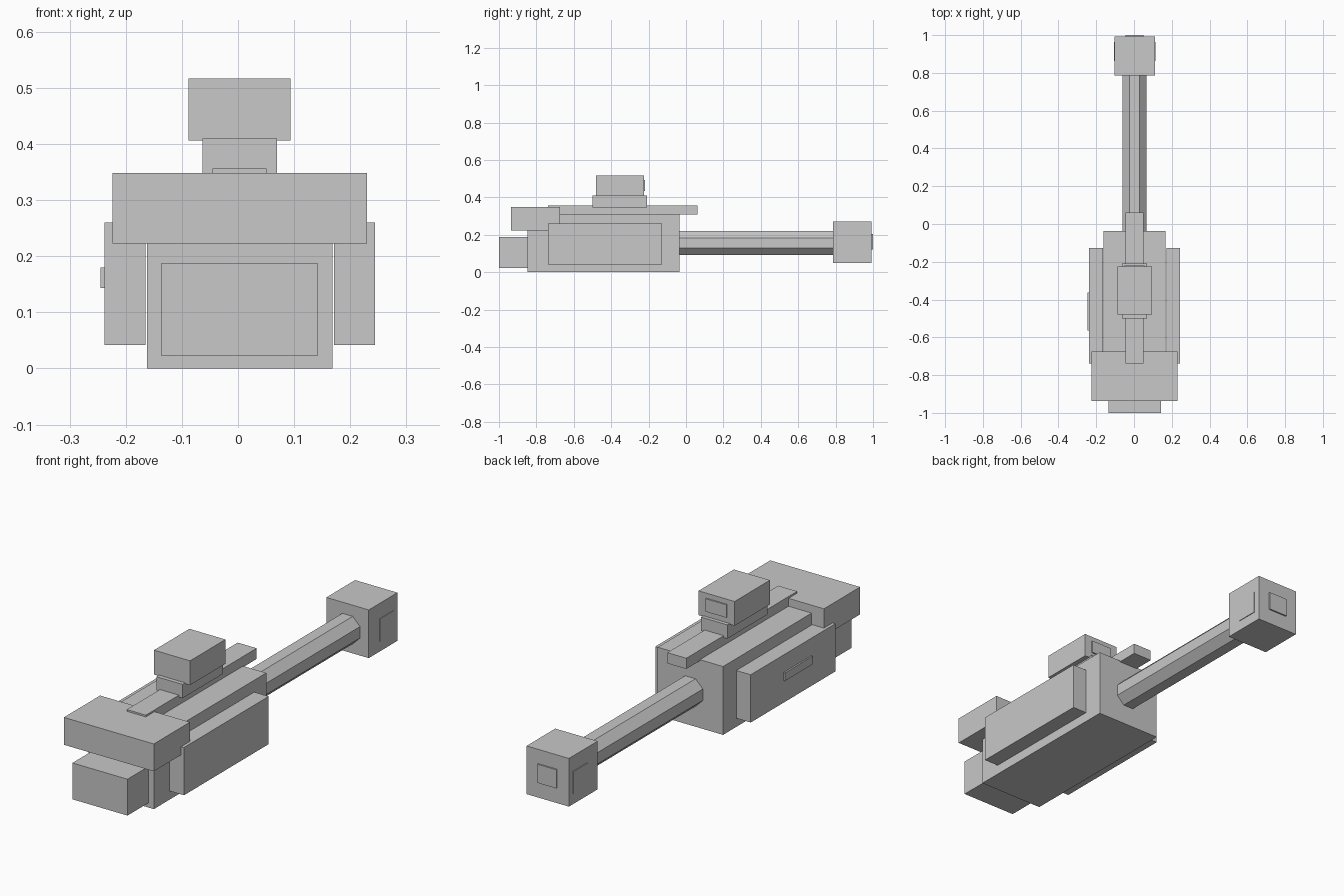
import bpy, bmesh, math
from mathutils import Matrix, Vector

if "Cube" in bpy.data.objects:
    bpy.data.objects.remove(bpy.data.objects["Cube"])

CX = 0.003  # centre line (the small left plate shifts the bounds slightly)

grey = bpy.data.materials.new("plain grey")
grey.diffuse_color = (0.58, 0.58, 0.58, 1)
grey.use_nodes = True
grey.node_tree.nodes["Principled BSDF"].inputs["Base Color"].default_value = grey.diffuse_color


def finish(name, bm):
    mesh = bpy.data.meshes.new(name)
    bm.to_mesh(mesh)
    bm.free()
    mesh.materials.append(grey)
    obj = bpy.data.objects.new(name, mesh)
    bpy.context.collection.objects.link(obj)
    return obj


def box(name, x, y, z):
    """Box from (min, max) ranges; x is measured from the centre line."""
    size = Vector((x[1] - x[0], y[1] - y[0], z[1] - z[0]))
    mid = Vector((sum(x) / 2 + CX, sum(y) / 2, sum(z) / 2))
    bm = bmesh.new()
    bmesh.ops.create_cube(bm, size=1, matrix=Matrix.Translation(mid) @ Matrix.Diagonal(size).to_4x4())
    return finish(name, bm)


def centred(name, half, y, z):
    return box(name, (-half, half), y, z)


def pair(name, x0, x1, y, z):
    """Matching boxes on the left and right."""
    box("right_" + name, (x0, x1), y, z)
    box("left_" + name, (-x1, -x0), y, z)


# Main body and side panels
centred("body", 0.165, (-0.847, -0.036), (0, 0.312))
pair("side_panel", 0.168, 0.241, (-0.738, -0.127), (0.042, 0.26))
box("left_slot_plate", (-0.248, -0.240), (-0.565, -0.363), (0.143, 0.18))

# Blocks at the front end
centred("upper_end_block", 0.227, (-0.936, -0.675), (0.223, 0.348))
centred("lower_end_block", 0.139, (-1.0, -0.84), (0.022, 0.188))

# Top rail, sight mount and sight
centred("top_rail", 0.048, (-0.738, 0.062), (0.307, 0.356))
centred("sight_mount", 0.0665, (-0.499, -0.208), (0.347, 0.41))
centred("sight", 0.091, (-0.48, -0.225), (0.406, 0.517))
centred("sight_lens", 0.053, (-0.227, -0.219), (0.435, 0.494))

# Eight-sided barrel with flat top and bottom
bm = bmesh.new()
turn = (Matrix.Translation((CX, 0.38, 0.156)) @ Matrix.Rotation(math.pi / 2, 4, 'X')
        @ Matrix.Rotation(math.pi / 8, 4, 'Z'))
bmesh.ops.create_cone(bm, cap_ends=True, segments=8, radius1=0.0682, radius2=0.0682,
                      depth=0.86, matrix=turn)
# Make sure a flat face points straight up whatever the starting vertex angle
top = max(v.co.z for v in bm.verts)
if sum(abs(v.co.z - top) < 1e-4 for v in bm.verts) < 4:
    bmesh.ops.rotate(bm, verts=bm.verts, cent=(CX, 0, 0.156),
                     matrix=Matrix.Rotation(math.pi / 8, 3, 'Y'))
finish("barrel", bm)

# Muzzle block with thin opening plates
centred("muzzle_block", 0.107, (0.786, 0.993), (0.05, 0.27))
pair("muzzle_plate", 0.105, 0.110, (0.862, 0.964), (0.097, 0.2))
centred("muzzle_end_plate", 0.048, (0.992, 1.0), (0.12, 0.205))
